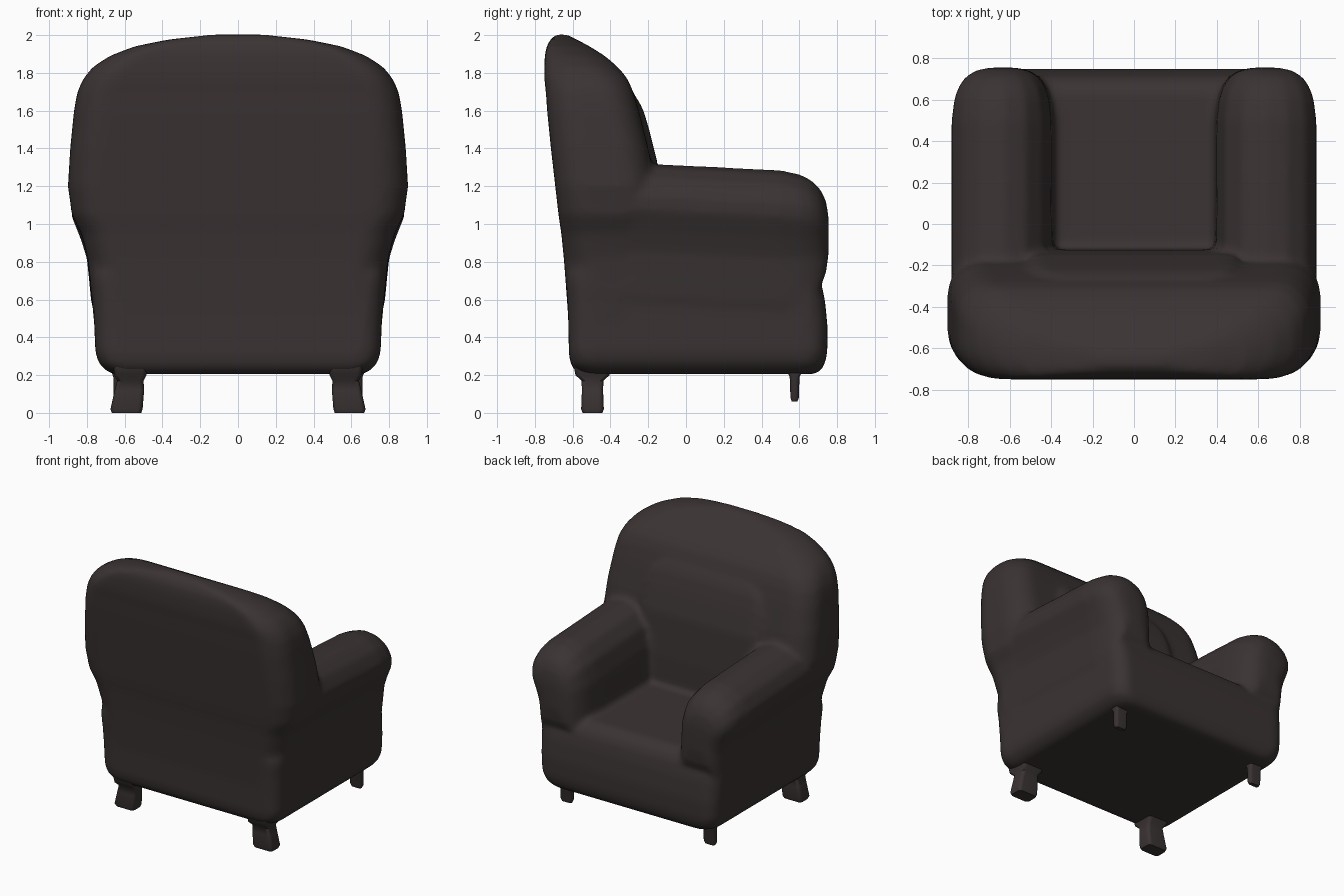
import bpy, bmesh, math

fabric = bpy.data.materials.new("dark brown leather")
fabric.diffuse_color = (0.043, 0.033, 0.033, 1)


def loft(bm, rings):
    """Closed skin through a list of equal-length point rings."""
    vs = [[bm.verts.new(p) for p in ring] for ring in rings]
    n = len(vs[0])
    for a, b in zip(vs, vs[1:]):
        for i in range(n):
            j = (i + 1) % n
            bm.faces.new((a[i], a[j], b[j], b[i]))
    bm.faces.new(vs[0][::-1])
    bm.faces.new(vs[-1])


def rounded_ring(z, hw, yb, yf, r, cx=0):
    """Horizontal rounded rectangle at height z."""
    r = min(r, hw * 0.95, (yf - yb) * 0.48)
    pts = []
    for k, (sx, sy) in enumerate(((1, 1), (-1, 1), (-1, -1), (1, -1))):
        x0 = cx + sx * (hw - r)
        y0 = (yf - r) if sy > 0 else (yb + r)
        for i in range(9):
            a = math.radians(90 * k + 90 * i / 8)
            pts.append((x0 + r * math.cos(a), y0 + r * math.sin(a), z))
    return pts


def make_object(name, bm):
    bmesh.ops.recalc_face_normals(bm, faces=bm.faces)
    me = bpy.data.meshes.new(name)
    bm.to_mesh(me)
    bm.free()
    me.materials.append(fabric)
    ob = bpy.data.objects.new(name, me)
    bpy.context.collection.objects.link(ob)
    for p in me.polygons:
        p.use_smooth = True
    return ob


body = bmesh.new()

# Seat base: height, half width, rear y, front y
base = [(0.205, 0.66, -0.56, 0.68), (0.225, 0.70, -0.59, 0.715),
        (0.26, 0.735, -0.612, 0.735), (0.32, 0.755, -0.62, 0.748),
        (0.45, 0.76, -0.622, 0.75), (0.60, 0.767, -0.628, 0.735),
        (0.69, 0.775, -0.634, 0.715), (0.74, 0.775, -0.634, 0.685),
        (0.77, 0.75, -0.62, 0.63)]
loft(body, [rounded_ring(*b, 0.11) for b in base])

# Backrest, flaring at arm height and closing to a crown
back = [(0.50, 0.765, -0.623, -0.2), (0.80, 0.79, -0.645, -0.18),
        (0.95, 0.83, -0.66, -0.17), (1.05, 0.88, -0.675, -0.165),
        (1.20, 0.90, -0.692, -0.165), (1.40, 0.888, -0.715, -0.20),
        (1.60, 0.868, -0.735, -0.25), (1.70, 0.85, -0.742, -0.28),
        (1.77, 0.818, -0.75, -0.31), (1.83, 0.77, -0.75, -0.36),
        (1.89, 0.68, -0.748, -0.43), (1.94, 0.55, -0.738, -0.51),
        (1.975, 0.38, -0.72, -0.575), (2.003, 0.14, -0.69, -0.63)]
loft(body, [rounded_ring(*b, 0.17) for b in back])

# Raised pillow on the backrest
pillow = [(0.70, 0.43, -0.4, -0.12), (1.0, 0.48, -0.4, -0.125),
          (1.32, 0.52, -0.4, -0.15), (1.50, 0.51, -0.4, -0.195),
          (1.60, 0.48, -0.4, -0.225), (1.66, 0.42, -0.4, -0.255),
          (1.69, 0.34, -0.4, -0.29)]
loft(body, [rounded_ring(*p, 0.06) for p in pillow])

# Rolled arms: one cross-section swept forward, shrinking at the front end
arm = [(0.39, 0.60), (0.39, 0.85), (0.40, 1.05), (0.44, 1.19), (0.52, 1.28),
       (0.63, 1.32), (0.74, 1.30), (0.83, 1.24), (0.88, 1.15), (0.88, 1.07),
       (0.835, 0.96), (0.80, 0.85), (0.775, 0.60)]
stations = [(-0.5, 1), (0.0, 1), (0.5, 1), (0.6, 0.95), (0.66, 0.87),
            (0.71, 0.73), (0.74, 0.54), (0.755, 0.28)]
for side in (1, -1):
    loft(body, [[(side * (0.635 + (x - 0.635) * s), y,
                  1.0 + (z - 1.0) * s - 0.05 * (y + 0.15)) for x, z in arm]
                for y, s in stations])

# Fuse the upholstery into one soft skin
ob = make_object("upholstered_body", body)
m = ob.modifiers.new("fuse", 'REMESH')
m.mode = 'VOXEL'
m.voxel_size = 0.02
m.use_smooth_shade = True
m = ob.modifiers.new("soften", 'SMOOTH')
m.factor = 0.5
m.iterations = 8

# Legs: stubby flared rear feet, thin front pegs
for side, label in ((1, "right"), (-1, "left")):
    bm = bmesh.new()
    loft(bm, [rounded_ring(z, hw, -0.495 - d, -0.495 + d, 0.025, side * cx)
              for z, hw, d, cx in ((0.0, 0.078, 0.052, 0.59), (0.02, 0.085, 0.06, 0.59),
                                   (0.12, 0.078, 0.056, 0.575), (0.17, 0.07, 0.058, 0.57),
                                   (0.20, 0.085, 0.09, 0.57), (0.25, 0.09, 0.1, 0.57))])
    make_object("rear_leg_" + label, bm)
    bm = bmesh.new()
    loft(bm, [rounded_ring(z, hw, 0.575 - d, 0.575 + d, 0.02, side * 0.61)
              for z, hw, d in ((0.06, 0.04, 0.015), (0.08, 0.05, 0.022),
                               (0.19, 0.05, 0.026), (0.22, 0.06, 0.04), (0.26, 0.06, 0.04))])
    make_object("front_leg_" + label, bm)

for o in bpy.data.objects:
    if "leg" in o.name:
        bpy.context.view_layer.objects.active = o
        o.select_set(True)
bpy.ops.object.shade_smooth_by_angle(angle=math.radians(50))
